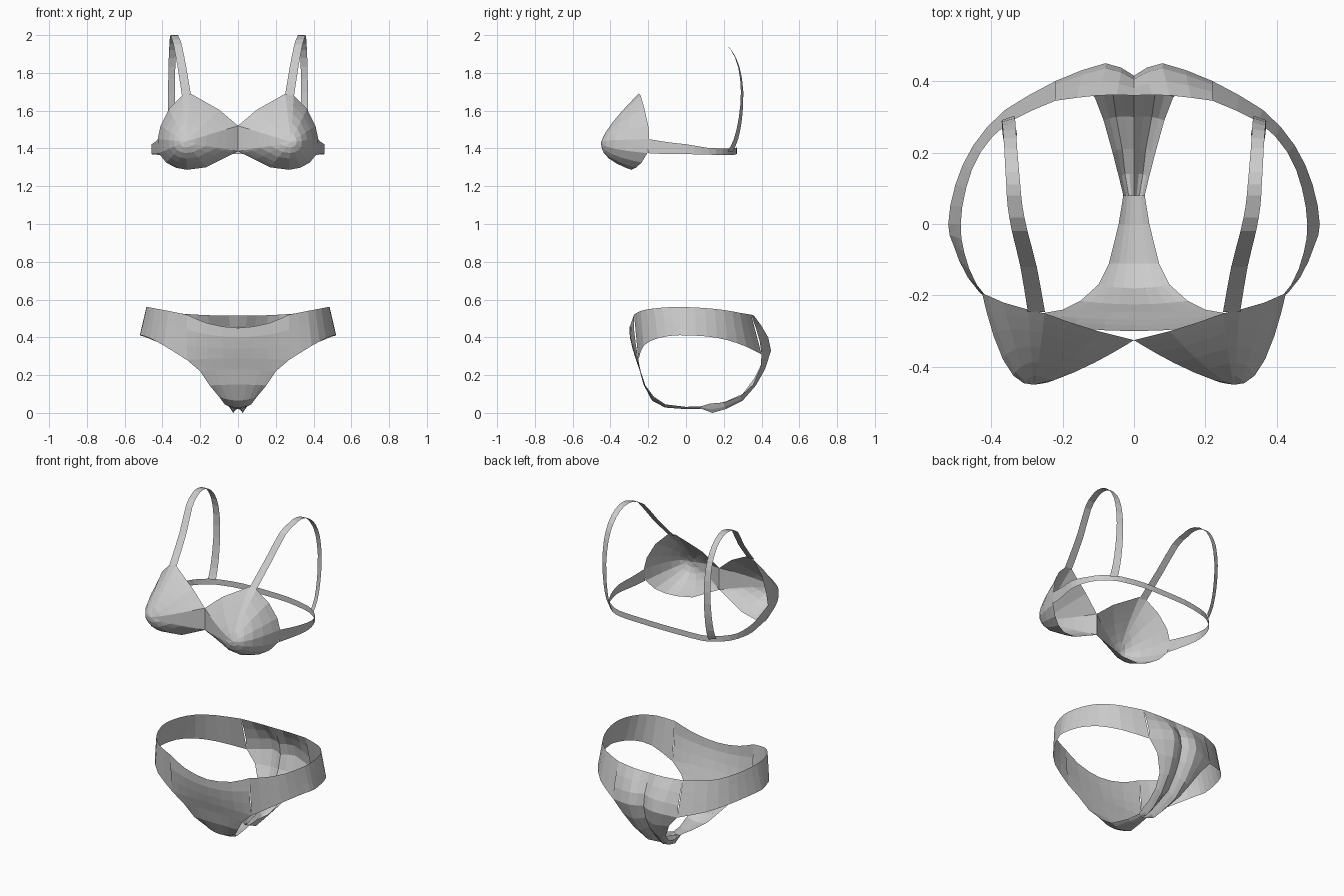
import bpy
from mathutils import Vector


def make(name, verts, faces):
    """Half-mesh on +x, mirrored and welded across the centre line."""
    me = bpy.data.meshes.new(name)
    me.from_pydata([tuple(v) for v in verts], [], faces)
    ob = bpy.data.objects.new(name, me)
    bpy.context.collection.objects.link(ob)
    m = ob.modifiers.new("mirror", "MIRROR")
    m.use_clip = True
    m.merge_threshold = 0.001
    return ob


def grid(name, rows):
    """Quad sheet through equal-length rows of points."""
    n = len(rows[0])
    verts = [p for r in rows for p in r]
    faces = [(i * n + j, i * n + j + 1, (i + 1) * n + j + 1, (i + 1) * n + j)
             for i in range(len(rows) - 1) for j in range(n - 1)]
    return make(name, verts, faces)


def smooth(pts, k=2):
    """Catmull-Rom resampling of a point list."""
    p = [Vector(q) for q in pts]
    p = [2 * p[0] - p[1]] + p + [2 * p[-1] - p[-2]]
    out = []
    for i in range(1, len(p) - 2):
        a, b, c, d = p[i - 1:i + 3]
        for s in range(k):
            t = s / k
            out.append(0.5 * (2 * b + (c - a) * t + (2 * a - 5 * b + 4 * c - d) * t * t
                              + (3 * b - a - 3 * c + d) * t ** 3))
    return out + [p[-2]]


# Cups: rings from apex to rim; the 4th number is the roundness of that spoke
rim = [(0, -.325, 1.52, 1.4), (.10, -.30, 1.605, 1.35), (.18, -.275, 1.65, 1.3),
       (.25, -.25, 1.69, 1.3), (.295, -.24, 1.68, 1.3), (.365, -.22, 1.61, 1.6),
       (.41, -.20, 1.52, 2.1), (.425, -.195, 1.45, 2.5), (.42, -.205, 1.375, 2.5),
       (.38, -.235, 1.325, 2.5), (.33, -.265, 1.298, 2.6), (.27, -.29, 1.287, 2.6),
       (.17, -.305, 1.30, 2.3), (.09, -.315, 1.34, 1.9), (.02, -.325, 1.375, 1.5),
       (0, -.325, 1.385, 1.4), (0, -.325, 1.45, 1.4)]
ax, ay, az = .28, -.45, 1.435
n = len(rim)
verts = [(ax, ay, az)]
steps = (.2, .4, .6, .78, .91, 1)
for t in steps:
    for x, y, z, p in rim:
        verts.append((ax + t * (x - ax), y + (ay - y) * (1 - t ** p), az + t * (z - az)))
faces = [(0, 1 + i, 1 + (i + 1) % n) for i in range(n)]
for r in range(len(steps) - 1):
    a, b = 1 + r * n, 1 + (r + 1) * n
    faces += [(a + i, b + i, b + (i + 1) % n, a + (i + 1) % n) for i in range(n)]
make("cups", verts, faces)

# Chest band: x, y, bottom z, top z
band = smooth([(.422, -.20, 1.375), (.44, -.1, 1.37), (.457, 0, 1.37), (.448, .08, 1.368),
               (.415, .16, 1.366), (.35, .22, 1.365), (.28, .25, 1.365), (.15, .267, 1.37),
               (0, .27, 1.37)])
hs = [.075 - .04 * min(1, i / 7) for i in range(len(band))]
grid("chest_band", [(p, p + Vector((0, 0, h))) for p, h in zip(band, hs)])

# Shoulder straps: centre line swept with a flat width
path = smooth([(.273, -.247, 1.68), (.295, -.12, 1.82), (.32, -.02, 1.95), (.333, .05, 1.987),
               (.338, .11, 2.0), (.343, .18, 1.978), (.347, .24, 1.92), (.35, .28, 1.83),
               (.352, .297, 1.70), (.352, .288, 1.56), (.35, .265, 1.45), (.345, .235, 1.385)])
straps = []
for i, p in enumerate(path):
    f = i / (len(path) - 1)
    w = Vector((.024 - .006 * min(1, 2 * f), -.014 * max(0, 2 * f - 1), 0))
    straps.append((p - w, p + w))
grid("shoulder_straps", straps)

# Brief, front panel: centre (y, z) and edge (x, y, z) from waist to crotch
front = [(-.30, .45, .27, -.275, .52), (-.297, .40, .27, -.275, .44),
         (-.283, .34, .27, -.265, .36), (-.268, .29, .27, -.252, .28),
         (-.247, .23, .20, -.24, .22), (-.225, .15, .15, -.215, .145),
         (-.18, .065, .10, -.17, .085), (-.11, .028, .07, -.11, .045),
         (0, .02, .043, 0, .032), (.08, .022, .03, .08, .035)]
rows = []
for cy, cz, ex, ey, ez in front:
    c, e = Vector((0, cy, cz)), Vector((ex, ey, ez))
    rows.append([c] + [Vector((ex * u, cy + (ey - cy) * w, cz + (ez - cz) * w))
                       for u, w in ((.3, .1), (.6, .35), (.82, .68))] + [e])
grid("brief_front", rows)

# Brief, back panel: centre crease, rounded cheek and edge from crotch to waist
back = [((0, .08, .022), (.015, .08, .024), (.03, .08, .035)),
        ((0, .14, .045), (.025, .14, 0), (.042, .13, .05)),
        ((0, .21, .06), (.033, .21, .02), (.06, .2, .055)),
        ((0, .30, .10), (.05, .30, .065), (.085, .29, .09)),
        ((0, .36, .18), (.06, .37, .145), (.11, .355, .15)),
        ((0, .395, .25), (.07, .42, .235), (.16, .395, .24)),
        ((0, .415, .33), (.08, .45, .33), (.22, .40, .31)),
        ((0, .405, .40), (.08, .435, .40), (.22, .39, .38)),
        ((0, .38, .46), (.09, .40, .46), (.22, .37, .45)),
        ((0, .36, .515), (.10, .36, .515), (.22, .345, .52))]
grid("brief_back", [smooth(r) for r in back])

# Brief, side bands: waist edge to leg edge, front seam to back seam
top = smooth([(.27, -.275, .52), (.37, -.24, .54), (.44, -.17, .553), (.475, -.08, .56),
              (.485, 0, .56), (.47, .10, .555), (.43, .20, .545), (.35, .285, .53),
              (.22, .345, .52)])
leg = smooth([(.27, -.252, .28), (.39, -.225, .355), (.465, -.15, .395), (.505, -.06, .41),
              (.52, 0, .41), (.50, .11, .405), (.45, .22, .385), (.36, .32, .35),
              (.22, .40, .31)])
grid("brief_sides", [[a.lerp(b, k / 3) for k in range(4)] for a, b in zip(top, leg)])
